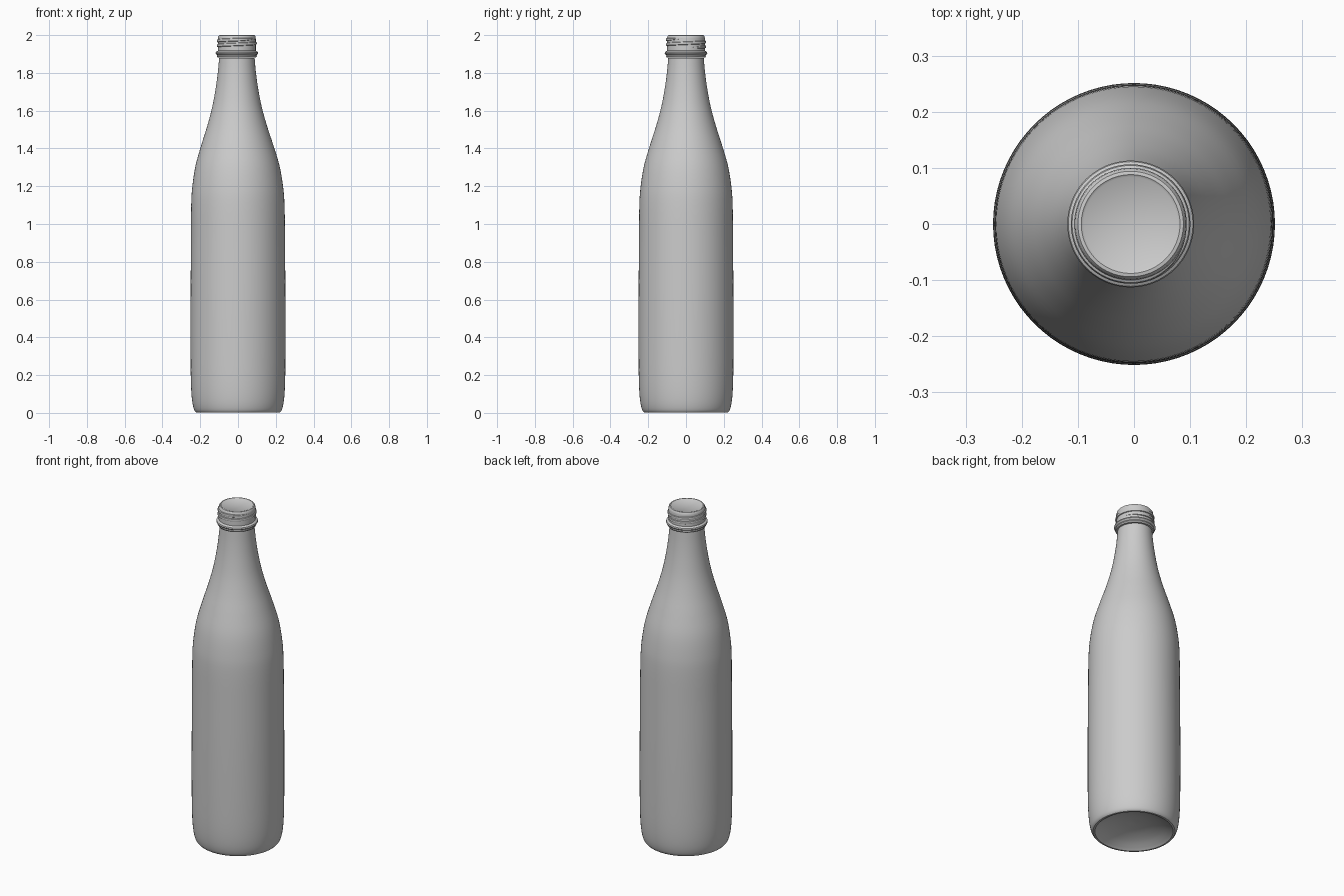
import bpy, bmesh
from math import sin, cos, pi, radians

if "Cube" in bpy.data.objects:
    bpy.data.objects.remove(bpy.data.objects["Cube"])

SIDES = 80
NECK_SHIFT = -0.006   # the neck leans very slightly to -x


def lean(z):
    t = min(max((z - 0.9) / 0.9, 0), 1)
    return NECK_SHIFT * t * t * (3 - 2 * t)


def spline(points, steps):
    """Catmull-Rom smoothing of an (r, z) profile."""
    pts = [points[0]] + points + [points[-1]]
    out = []
    for i in range(1, len(pts) - 2):
        p0, p1, p2, p3 = pts[i - 1:i + 3]
        for s in range(steps):
            t = s / steps
            out.append(tuple(0.5 * (2 * b + (c - a) * t + (2 * a - 5 * b + 4 * c - d) * t * t
                                    + (3 * b - a - 3 * c + d) * t ** 3)
                             for a, b, c, d in zip(p0, p1, p2, p3)))
    return out + [points[-1]]


def finish(name, bm):
    bmesh.ops.recalc_face_normals(bm, faces=bm.faces)
    mesh = bpy.data.meshes.new(name)
    bm.to_mesh(mesh)
    bm.free()
    obj = bpy.data.objects.new(name, mesh)
    bpy.context.collection.objects.link(obj)
    bpy.ops.object.select_all(action='DESELECT')
    obj.select_set(True)
    bpy.context.view_layer.objects.active = obj
    bpy.ops.object.shade_smooth_by_angle(angle=radians(40))
    return obj


def lathe(name, profile):
    """Revolve an (r, z) profile; zero radii become poles."""
    bm = bmesh.new()
    rings = []
    for r, z in profile:
        n = SIDES if r > 1e-5 else 1
        rings.append([bm.verts.new((lean(z) + r * cos(2 * pi * i / SIDES),
                                    r * sin(2 * pi * i / SIDES), z)) for i in range(n)])
    for a, b in zip(rings, rings[1:]):
        for i in range(SIDES):
            j = (i + 1) % SIDES
            quad = [a[i % len(a)], a[j % len(a)], b[j % len(b)], b[i % len(b)]]
            bm.faces.new(list(dict.fromkeys(quad)))
    return finish(name, bm)


# Bottle: hollowed base, rounded foot, straight body, shoulder and neck
punt = spline([(0, 0.06), (0.08, 0.053), (0.15, 0.034), (0.195, 0.012), (0.212, 0.001)], 3)
wall = spline([(0.222, 0.002), (0.233, 0.018), (0.243, 0.065), (0.249, 0.15), (0.251, 0.3),
               (0.251, 0.6), (0.249, 0.9), (0.247, 1.1), (0.240, 1.2), (0.222, 1.31),
               (0.190, 1.42), (0.158, 1.52), (0.131, 1.62), (0.112, 1.72),
               (0.100, 1.81), (0.094, 1.88)], 4)
lathe("bottle", punt + wall)

# Collar ring and finish with its closed top
lathe("neck_finish", [
    (0.085, 1.882), (0.102, 1.882), (0.106, 1.889), (0.104, 1.895), (0.110, 1.898),
    (0.113, 1.904), (0.111, 1.911), (0.104, 1.915), (0.100, 1.918), (0.100, 1.983),
    (0.0985, 1.993), (0.094, 1.999), (0.088, 2.0), (0.084, 1.997), (0, 1.996)])

# Screw thread: tapered ridge spiralling around the finish
bm = bmesh.new()
turns, count, section = 2.0, 144, 8
loops = []
for k in range(count + 1):
    t = k / count
    a = 2 * pi * turns * t
    size = min(1, t * 10, (1 - t) * 10) * 0.999 + 0.001
    loop = []
    for s in range(section):
        b = 2 * pi * s / section
        r = 0.099 + 0.0075 * size * cos(b)
        z = 1.932 + 0.05 * t + 0.009 * size * sin(b)
        loop.append(bm.verts.new((NECK_SHIFT + r * cos(a), r * sin(a), z)))
    loops.append(loop)
for p, q in zip(loops, loops[1:]):
    for s in range(section):
        u = (s + 1) % section
        bm.faces.new((p[s], p[u], q[u], q[s]))
bm.faces.new(loops[0])
bm.faces.new(loops[-1])
finish("screw_thread", bm)
